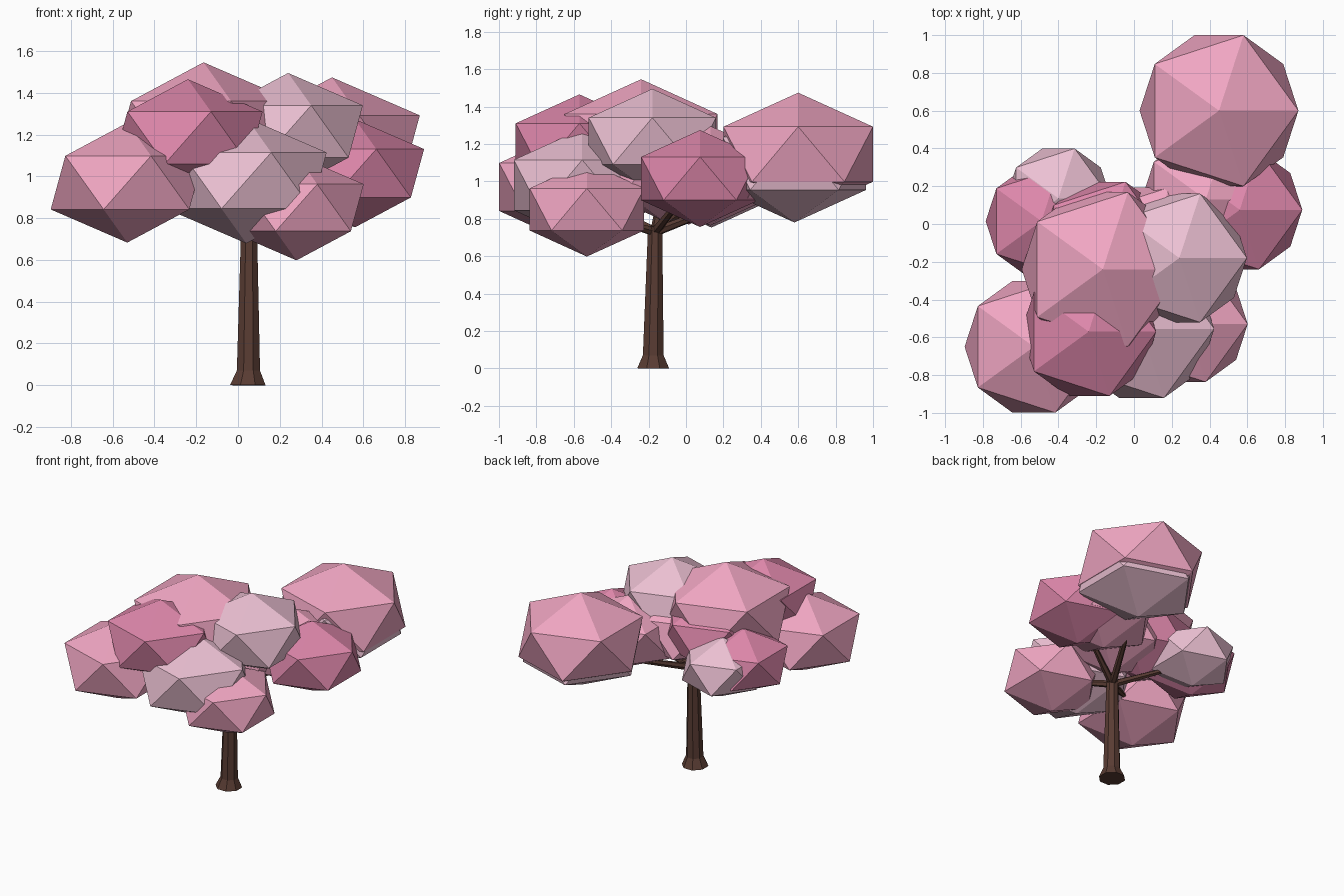
import bpy, bmesh, math
from mathutils import Vector

if "Cube" in bpy.data.objects:
    bpy.data.objects.remove(bpy.data.objects["Cube"])


def material(name, rgb):
    m = bpy.data.materials.new(name)
    m.diffuse_color = (*rgb, 1)
    m.use_nodes = True
    m.node_tree.nodes["Principled BSDF"].inputs["Base Color"].default_value = m.diffuse_color
    return m


PINK = material("blossom_pink", (0.87, 0.38, 0.54))
DEEP = material("blossom_deep", (0.72, 0.24, 0.40))
PALE = material("blossom_pale", (0.84, 0.53, 0.65))
BARK = material("bark", (0.10, 0.045, 0.033))


def finish(bm, name, mat):
    bmesh.ops.recalc_face_normals(bm, faces=bm.faces[:])
    me = bpy.data.meshes.new(name)
    bm.to_mesh(me)
    bm.free()
    me.materials.append(mat)
    ob = bpy.data.objects.new(name, me)
    bpy.context.collection.objects.link(ob)
    return ob


def tube(name, rings, sides, mat):
    """Flat-sided tube through (centre, radius) rings, capped at both ends."""
    bm = bmesh.new()
    axis = (Vector(rings[-1][0]) - Vector(rings[0][0])).normalized()
    q = Vector((0, 0, 1)).rotation_difference(axis)
    loops = []
    for c, r in rings:
        loop = []
        for i in range(sides):
            a = 2 * math.pi * (i + 0.5) / sides
            loop.append(bm.verts.new(Vector(c) + q @ Vector((r * math.cos(a), r * math.sin(a), 0))))
        loops.append(loop)
    for lo, hi in zip(loops, loops[1:]):
        for i in range(sides):
            j = (i + 1) % sides
            bm.faces.new((lo[i], lo[j], hi[j], hi[i]))
    bm.faces.new(loops[0][::-1])
    bm.faces.new(loops[-1])
    return finish(bm, name, mat)


# Blossom clumps: x, y, z, radius, material (icosahedra flattened to 70 % height)
clumps = [
    (0.45, 0.60, 1.145, 0.47, PINK),
    (0.45, 0.58, 1.095, 0.45, PALE),
    (-0.53, -0.65, 0.97, 0.41, PINK),
    (-0.24, -0.57, 1.185, 0.40, DEEP),
    (0.04, -0.555, 0.98, 0.43, PALE),
    (0.28, -0.53, 0.85, 0.36, PINK),
    (0.56, 0.075, 1.015, 0.37, DEEP),
    (0.24, -0.18, 1.215, 0.40, PALE),
    (-0.165, -0.24, 1.21, 0.48, PINK),
    (-0.49, 0.015, 1.00, 0.33, DEEP),
    (-0.40, 0.136, 0.97, 0.31, PALE),
    (0.38, 0.13, 1.03, 0.38, PINK),
    (-0.15, -0.10, 1.10, 0.38, DEEP),
    (0.08, -0.13, 1.06, 0.38, PINK),
]
for n, (x, y, z, r, mat) in enumerate(clumps, 1):
    bm = bmesh.new()
    bmesh.ops.create_icosphere(bm, subdivisions=1, radius=r)
    bmesh.ops.scale(bm, vec=(1, 1, 0.7), verts=bm.verts[:])
    ob = finish(bm, f"blossom_clump_{n}", mat)
    ob.location = (x, y, z)

# Trunk with flared foot
tube("trunk", [((0.047, -0.175, 0), 0.092), ((0.05, -0.175, 0.07), 0.06),
               ((0.053, -0.165, 0.76), 0.041)], 8, BARK)

# Branches fanning out from the trunk top into the clumps
fork = (0.053, -0.165, 0.73)
tips = [(0.33, 0.38, 0.94), (0.42, 0.0, 0.94), (-0.32, 0.06, 0.90),
        (-0.38, -0.52, 0.93), (0.22, -0.42, 0.80), (0.05, -0.12, 1.02)]
for n, tip in enumerate(tips, 1):
    tube(f"branch_{n}", [(fork, 0.026), (tip, 0.014)], 6, BARK)
